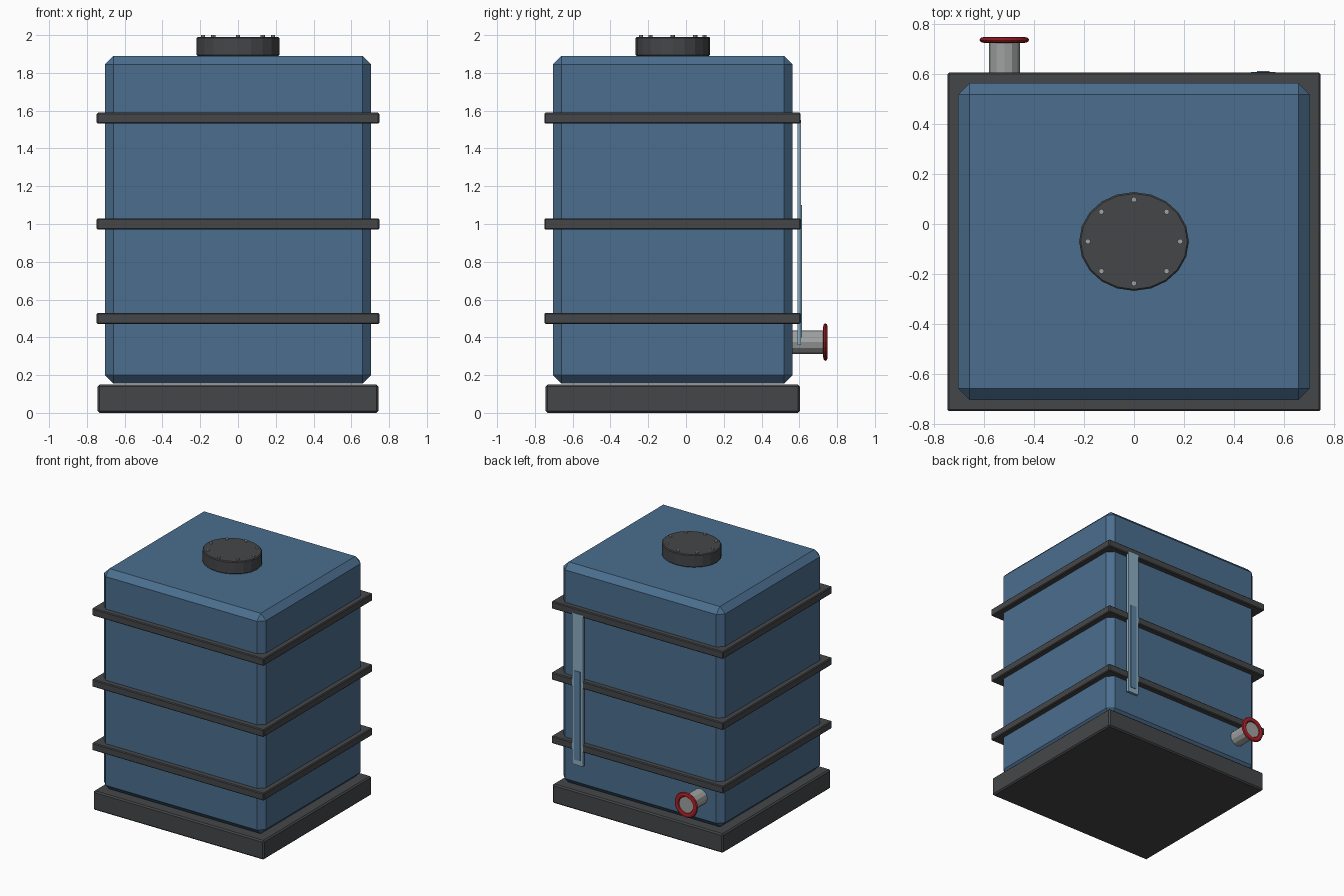
import bpy, math
from mathutils import Vector

if "Cube" in bpy.data.objects:
    bpy.data.objects.remove(bpy.data.objects["Cube"], do_unlink=True)


def material(name, rgb):
    m = bpy.data.materials.new(name)
    m.use_nodes = True
    m.diffuse_color = (*rgb, 1)
    m.node_tree.nodes["Principled BSDF"].inputs["Base Color"].default_value = (*rgb, 1)
    return m


BLUE = material("tank blue", (0.07, 0.155, 0.27))
DARK = material("dark grey", (0.06, 0.062, 0.066))
STEEL = material("steel grey", (0.35, 0.36, 0.36))
RED = material("flange red", (0.4, 0.015, 0.02))
GLASS = material("gauge pale blue", (0.26, 0.42, 0.54))
LIQUID = material("gauge liquid blue", (0.11, 0.23, 0.36))

TANK_Y = -0.07   # tank is set forward to leave room for the outlet


def finish(name, mat, bevel=0):
    ob = bpy.context.object
    ob.name = name
    ob.data.materials.append(mat)
    bpy.ops.object.transform_apply(location=False, rotation=True, scale=True)
    if bevel:
        mod = ob.modifiers.new("chamfer", "BEVEL")
        mod.width = bevel
        mod.segments = 1
        mod.limit_method = "ANGLE"
        mod.angle_limit = math.radians(40)
    return ob


def box(name, lo, hi, mat, bevel=0):
    lo, hi = Vector(lo), Vector(hi)
    bpy.ops.mesh.primitive_cube_add(size=1, location=(lo + hi) / 2)
    bpy.context.object.scale = hi - lo
    return finish(name, mat, bevel)


def cylinder(name, loc, radius, depth, sides, mat, bevel=0, squash=1, rot=(0, 0, 0)):
    bpy.ops.mesh.primitive_cylinder_add(vertices=sides, radius=radius, depth=depth,
                                        location=loc, rotation=rot)
    bpy.context.object.scale.y = squash
    return finish(name, mat, bevel)


# Tank body and base plinth
box("tank_body", (-0.705, -0.705, 0.155), (0.705, 0.565, 1.89), BLUE, 0.046)
box("base_plinth", (-0.743, -0.743, 0), (0.743, 0.603, 0.15), DARK, 0.01)

# Reinforcing bands
for i, z in enumerate((0.5, 1.0, 1.56)):
    box(f"band_{i + 1}", (-0.748, -0.75, z - 0.029), (0.748, 0.607, z + 0.029), DARK, 0.006)

# Oval manhole lid with a ring of bolts
cylinder("lid", (0, TANK_Y, 1.94), 0.22, 0.1, 20, DARK, 0.006, squash=0.9)
for i in range(8):
    a = i * math.pi / 4
    cylinder(f"lid_bolt_{i + 1}",
             (0.185 * math.cos(a), TANK_Y + 0.168 * math.sin(a), 1.99),
             0.011, 0.02, 8, STEEL)

# Outlet pipe with flange ring
side = (math.pi / 2, 0, 0)
cylinder("outlet_pipe", (-0.52, 0.65, 0.375), 0.062, 0.18, 12, STEEL, rot=side)
bpy.ops.mesh.primitive_torus_add(location=(-0.52, 0.738, 0.375), rotation=side,
                                 major_radius=0.08, minor_radius=0.02,
                                 major_segments=24, minor_segments=8)
bpy.context.object.scale.z = 0.6
finish("outlet_flange", RED)

# Level gauge: pale strip with the liquid column on it
box("gauge_strip", (0.47, 0.59, 0.36), (0.567, 0.61, 1.55), GLASS)
box("gauge_liquid", (0.493, 0.606, 0.40), (0.544, 0.614, 1.10), LIQUID)
